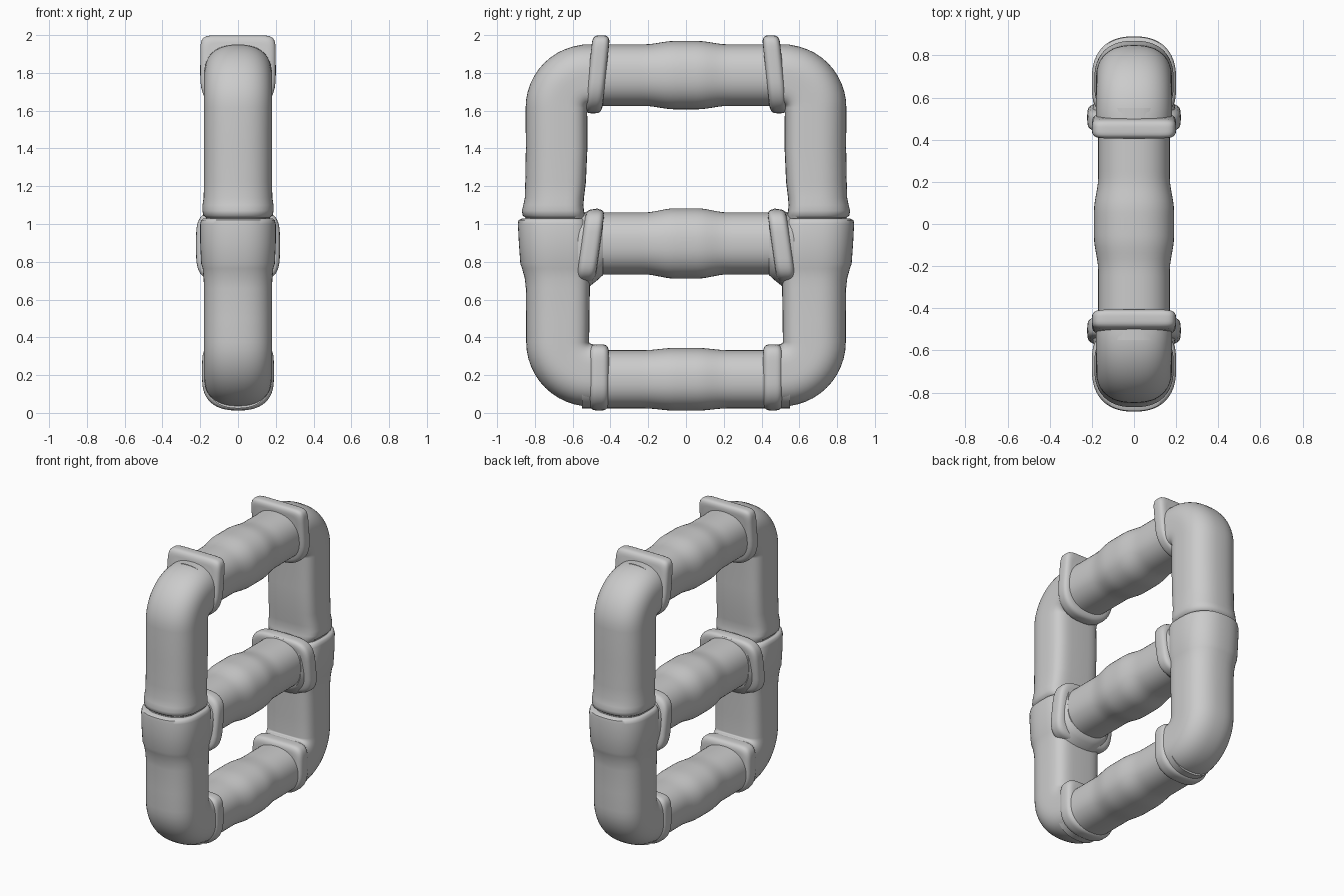
import bpy, bmesh
from math import sin, cos, pi, copysign, radians

cube = bpy.data.objects.get("Cube")
if cube:
    bpy.data.objects.remove(cube, do_unlink=True)

grey = bpy.data.materials.new("plain grey")
grey.use_nodes = True
grey.diffuse_color = (0.6, 0.6, 0.6, 1)
grey.node_tree.nodes["Principled BSDF"].inputs["Base Color"].default_value = (0.6, 0.6, 0.6, 1)

SIDES = 48


def loft(name, stations, outer=2.3, inner=2.3, cap_start=True):
    """Skin rounded sections (y, z, angle, half width, outward, inward), mirrored front to back."""
    bm = bmesh.new()
    rings = []
    for y, z, a, hw, ho, hi in stations:
        ring = []
        for i in range(SIDES):
            t = 2 * pi * i / SIDES
            c, s = cos(t), sin(t)
            n = outer if s >= 0 else inner
            x = hw * copysign(abs(c) ** (2 / n), c)
            v = (ho if s >= 0 else hi) * copysign(abs(s) ** (2 / n), s)
            ring.append(bm.verts.new((x, y + v * sin(a), z + v * cos(a))))
        rings.append(ring)
    for r, q in zip(rings, rings[1:]):
        for i in range(SIDES):
            j = (i + 1) % SIDES
            bm.faces.new((r[i], r[j], q[j], q[i]))
    if cap_start:
        bm.faces.new(rings[0])
    bm.faces.new(rings[-1])
    bmesh.ops.recalc_face_normals(bm, faces=bm.faces)
    me = bpy.data.meshes.new(name)
    bm.to_mesh(me)
    bm.free()
    me.materials.append(grey)
    ob = bpy.data.objects.new(name, me)
    bpy.context.collection.objects.link(ob)
    mirror = ob.modifiers.new("front and back", 'MIRROR')
    mirror.use_axis = (False, True, False)
    bpy.ops.object.select_all(action='DESELECT')
    ob.select_set(True)
    bpy.context.view_layer.objects.active = ob
    bpy.ops.object.shade_smooth_by_angle(angle=radians(50))
    return ob


def ease(t):
    return t * t * (3 - 2 * t)


def rail(name, z, r, bulge):
    """Straight pipe with a soft swelling around its middle."""
    st = []
    for i in range(21):
        y = 0.55 * i / 20
        k = 1 - ease(min(max((y - 0.06) / 0.16, 0), 1))
        st.append((y, z, 0, 0.17 + 0.02 * k, r + bulge * k, r + bulge * k))
    loft(name, st, cap_start=False)


def collar(name, y, z, half_len, hw, up, down, top_n, low_n, tilt):
    """Thick flange with rounded rims."""
    st = []
    for i in range(13):
        u = cos(pi * (1 - i / 12))
        shrink = 0.04 * (1 - (1 - abs(u) ** 4) ** 0.5)
        st.append((y + half_len * u, z, tilt, hw - shrink, up - shrink, down - shrink))
    loft(name, st, top_n, low_n)


# three cross pipes
rail("top_rail", 1.788, 0.163, 0.018)
rail("middle_rail", 0.897, 0.164, 0.022)
rail("bottom_rail", 0.178, 0.154, 0.012)

# flanges at the pipe ends
collar("top_collar", 0.47, 1.79, 0.046, 0.2, 0.21, 0.205, 9, 2.5, radians(-6))
collar("middle_collar", 0.505, 0.89, 0.05, 0.222, 0.19, 0.2, 4, 4, radians(-8))
collar("bottom_collar", 0.46, 0.185, 0.052, 0.19, 0.178, 0.172, 6, 2.5, 0)

# upright upper half: elbow, straight run and lip above the groove
bend, py = 0.17, 0.685
upper = [(0.46, 1.786, 0, 0.176, 0.163, 0.163)]
for i in range(13):
    a = pi / 2 * i / 12
    upper.append((py - bend + bend * sin(a), 1.616 + bend * cos(a), a, 0.18, 0.164, 0.162))
for z, hw, out, inn in ((1.4, 0.18, 0.163, 0.163), (1.22, 0.18, 0.166, 0.155),
                        (1.14, 0.182, 0.168, 0.145), (1.1, 0.188, 0.176, 0.142),
                        (1.07, 0.188, 0.184, 0.145), (1.045, 0.184, 0.18, 0.15),
                        (1.035, 0.17, 0.165, 0.15), (1.0, 0.17, 0.165, 0.15)):
    upper.append((py, z, pi / 2, hw, out, inn))
loft("upper_upright", upper, 2.4, 4)

# upright lower half: socket tapering into the straight run and elbow
lower = []
for z, hw, out, inn in ((1.028, 0.185, 0.185, 0.15), (1.02, 0.195, 0.202, 0.16),
                        (1.0, 0.2, 0.205, 0.17), (0.9, 0.2, 0.2, 0.175),
                        (0.79, 0.195, 0.192, 0.18), (0.765, 0.187, 0.183, 0.18),
                        (0.71, 0.182, 0.168, 0.178), (0.66, 0.18, 0.163, 0.176),
                        (0.5, 0.18, 0.161, 0.174)):
    lower.append((py, z, pi / 2, hw, out, inn))
for i in range(13):
    a = pi / 2 * (1 + i / 12)
    lower.append((py - 0.18 + 0.18 * sin(a), 0.375 + 0.18 * cos(a), a, 0.18, 0.161, 0.172))
lower.append((0.44, 0.187, pi, 0.176, 0.158, 0.155))
loft("lower_upright", lower, 2.4, 4)

# soft swelling where the middle pipe enters the socket
loft("middle_joint", [(0.44, 0.897, 0, 0.172, 0.172, 0.168), (0.47, 0.892, 0, 0.19, 0.19, 0.19),
                      (0.51, 0.885, 0, 0.2, 0.19, 0.215), (0.56, 0.885, 0, 0.195, 0.16, 0.235),
                      (0.6, 0.885, 0, 0.18, 0.14, 0.235)], 3, 2.5)
